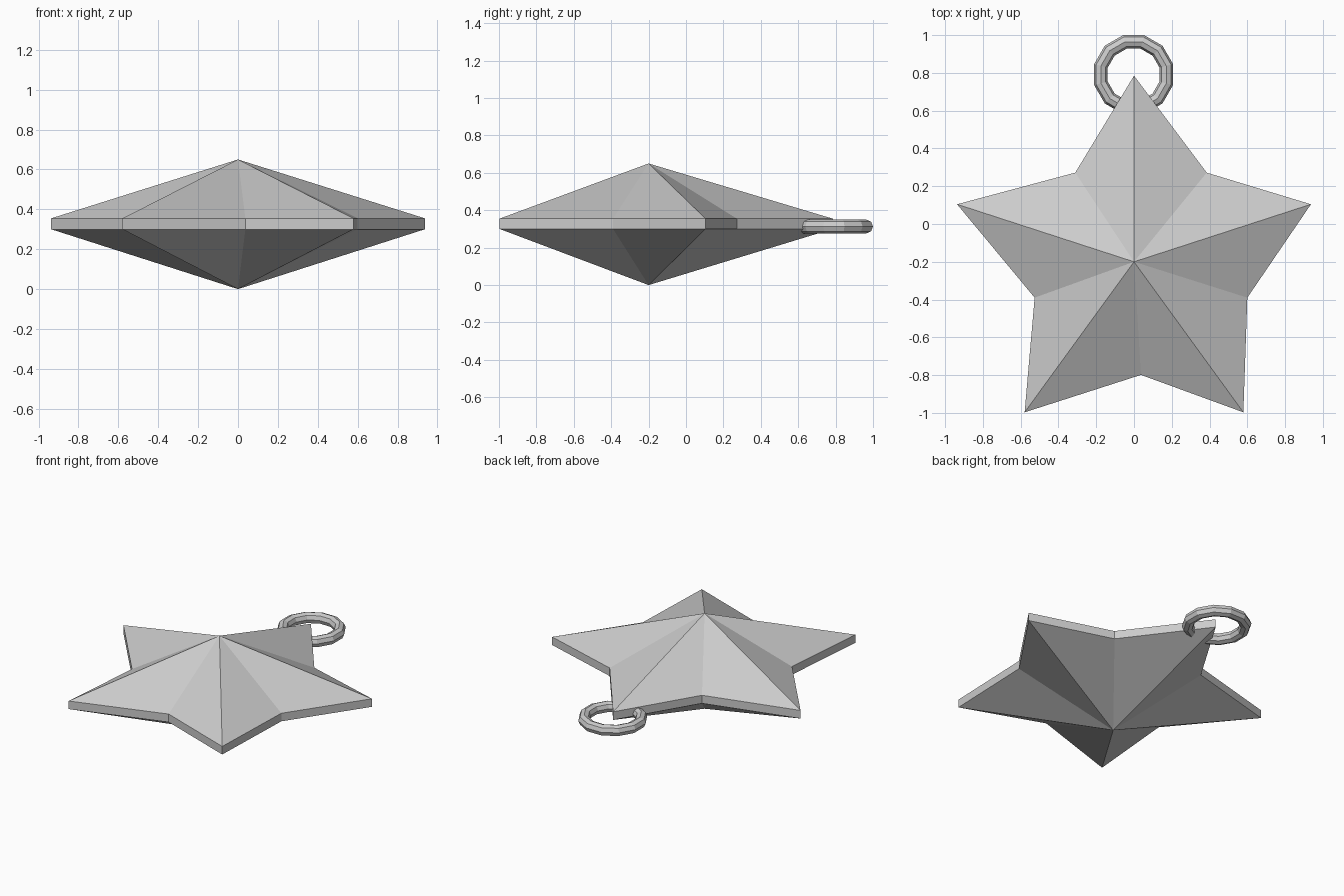
import bpy, bmesh
from math import cos, sin, pi, tau
from mathutils import Matrix, Vector

cube = bpy.data.objects.get("Cube")
if cube:
    bpy.data.objects.remove(cube, do_unlink=True)

grey = bpy.data.materials.new("light_grey")
grey.use_nodes = True
colour = (0.6, 0.6, 0.6, 1)
grey.diffuse_color = colour
grey.node_tree.nodes["Principled BSDF"].inputs["Base Color"].default_value = colour


def finish(name, bm):
    bmesh.ops.recalc_face_normals(bm, faces=bm.faces)
    mesh = bpy.data.meshes.new(name)
    bm.to_mesh(mesh)
    bm.free()
    mesh.materials.append(grey)
    obj = bpy.data.objects.new(name, mesh)
    bpy.context.collection.objects.link(obj)
    return obj


# Five-pointed star: thin rim with a peak above and below
TIP_CENTRE, TIP_RADIUS = Vector((0, -0.2)), 0.985
NOTCH_CENTRE, NOTCH_RADIUS = Vector((0.037, -0.207)), 0.592
outline = []
for i in range(10):
    a = pi / 2 + i * pi / 5
    centre, r = (NOTCH_CENTRE, NOTCH_RADIUS) if i % 2 else (TIP_CENTRE, TIP_RADIUS)
    outline.append(centre + r * Vector((cos(a), sin(a))))

bm = bmesh.new()
lower = [bm.verts.new((p.x, p.y, 0.30)) for p in outline]
upper = [bm.verts.new((p.x, p.y, 0.355)) for p in outline]
bottom_peak = bm.verts.new((*TIP_CENTRE, 0))
top_peak = bm.verts.new((*TIP_CENTRE, 0.65))
for i in range(10):
    j = (i + 1) % 10
    bm.faces.new((lower[i], lower[j], upper[j], upper[i]))
    bm.faces.new((upper[i], upper[j], top_peak))
    bm.faces.new((lower[j], lower[i], bottom_peak))
finish("star", bm)

# Hanging ring: low-poly hoop through the top point
SEGMENTS, SIDES = 12, 8
RING_RADIUS, TUBE_RADIUS = 0.179, 0.037
bm = bmesh.new()
loops = []
for i in range(SEGMENTS):
    turn = Matrix.Rotation((i + 0.5) * tau / SEGMENTS, 3, 'Z')
    loop = []
    for k in range(SIDES):
        b = k * tau / SIDES
        point = Vector((RING_RADIUS + TUBE_RADIUS * cos(b), 0, TUBE_RADIUS * sin(b)))
        loop.append(bm.verts.new(turn @ point + Vector((-0.002, 0.791, 0.313))))
    loops.append(loop)
for i in range(SEGMENTS):
    here, after = loops[i], loops[(i + 1) % SEGMENTS]
    for k in range(SIDES):
        m = (k + 1) % SIDES
        bm.faces.new((here[k], after[k], after[m], here[m]))
finish("hanging_ring", bm)
